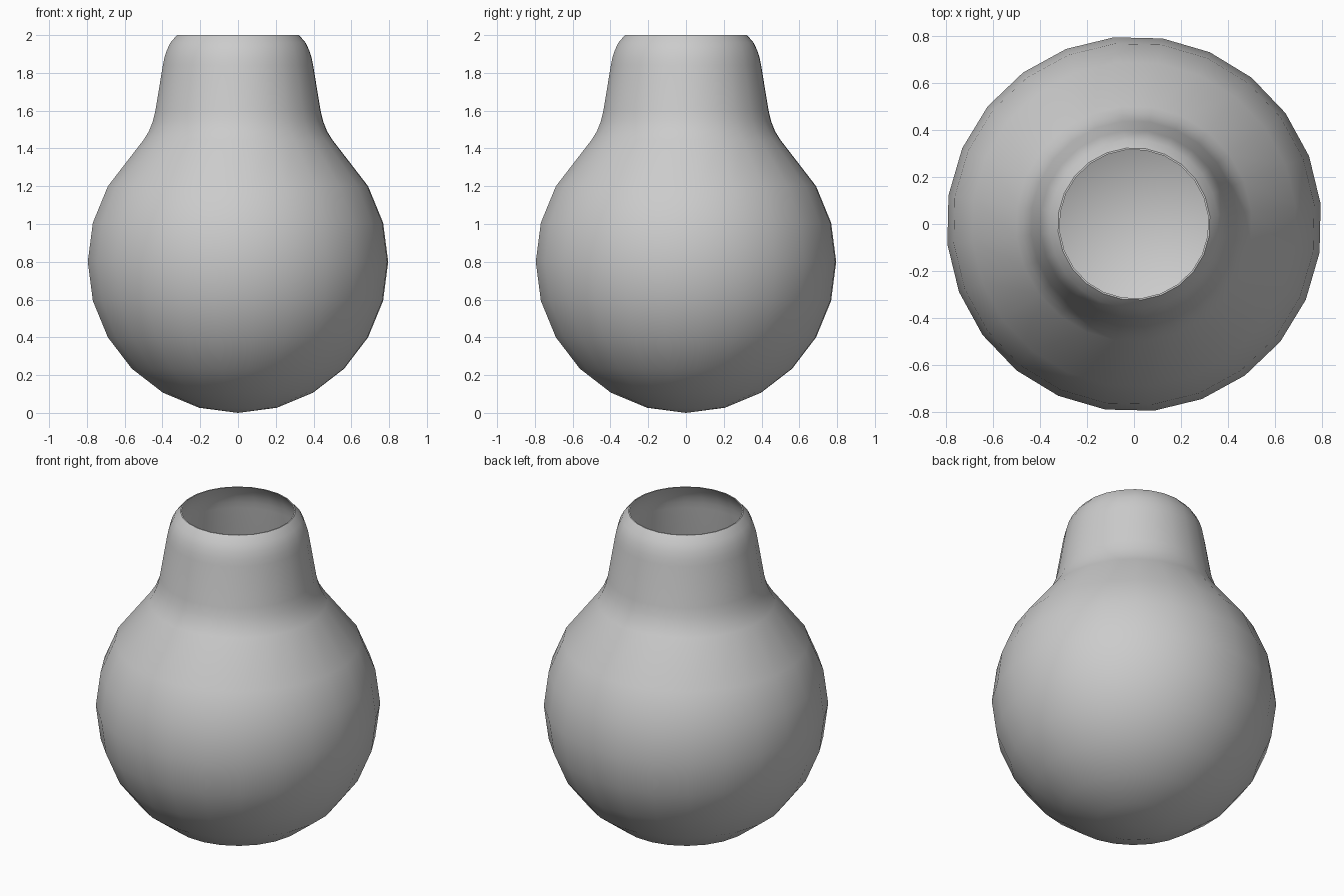
import bpy, bmesh, math
from mathutils import Vector

cube = bpy.data.objects.get("Cube")
if cube:
    bpy.data.objects.remove(cube)

SIDES = 24
RADIUS = 0.8
START = math.radians(6.2)

# Grey material
grey = bpy.data.materials.new("plain grey")
grey.use_nodes = True
colour = (0.6, 0.6, 0.6, 1)
grey.diffuse_color = colour
grey.node_tree.nodes["Principled BSDF"].inputs["Base Color"].default_value = colour

# Profile: round belly from the bottom pole to the shoulder, then the neck
profile = []
for i in range(9):
    a = math.radians(15 * i)
    profile.append((RADIUS * math.sin(a), RADIUS - RADIUS * math.cos(a)))
profile += [(0.503, 1.445), (0.475, 1.49), (0.453, 1.545), (0.44, 1.6),
            (0.40, 1.84), (0.392, 1.88), (0.38, 1.918), (0.36, 1.96), (0.325, 2.0)]

# Revolve the profile into the flask
bm = bmesh.new()
verts = [bm.verts.new((r * math.cos(START), r * math.sin(START), z)) for r, z in profile]
edges = [bm.edges.new(pair) for pair in zip(verts, verts[1:])]
bmesh.ops.spin(bm, geom=verts + edges, cent=(0, 0, 0), axis=(0, 0, 1),
               angle=math.tau, steps=SIDES, use_duplicate=False)
bmesh.ops.remove_doubles(bm, verts=bm.verts, dist=0.0005)
bmesh.ops.recalc_face_normals(bm, faces=bm.faces)
widest = max(bm.faces, key=lambda f: f.calc_center_median().xy.length)
if widest.normal.dot(Vector((*widest.calc_center_median().xy, 0))) < 0:
    bmesh.ops.reverse_faces(bm, faces=bm.faces)
mesh = bpy.data.meshes.new("flask")
bm.to_mesh(mesh)
bm.free()
mesh.materials.append(grey)
flask = bpy.data.objects.new("flask", mesh)
bpy.context.collection.objects.link(flask)

# Thin wall, growing inwards
bpy.ops.object.select_all(action='DESELECT')
flask.select_set(True)
bpy.context.view_layer.objects.active = flask
wall = flask.modifiers.new("wall", 'SOLIDIFY')
wall.thickness = 0.01
wall.offset = -1
wall.use_rim = True
bpy.ops.object.modifier_apply(modifier=wall.name)

# Level the rim with the top
for v in flask.data.vertices:
    if v.co.z > 1.985:
        v.co.z = 2.0
bpy.ops.object.shade_smooth_by_angle(angle=math.radians(40))
